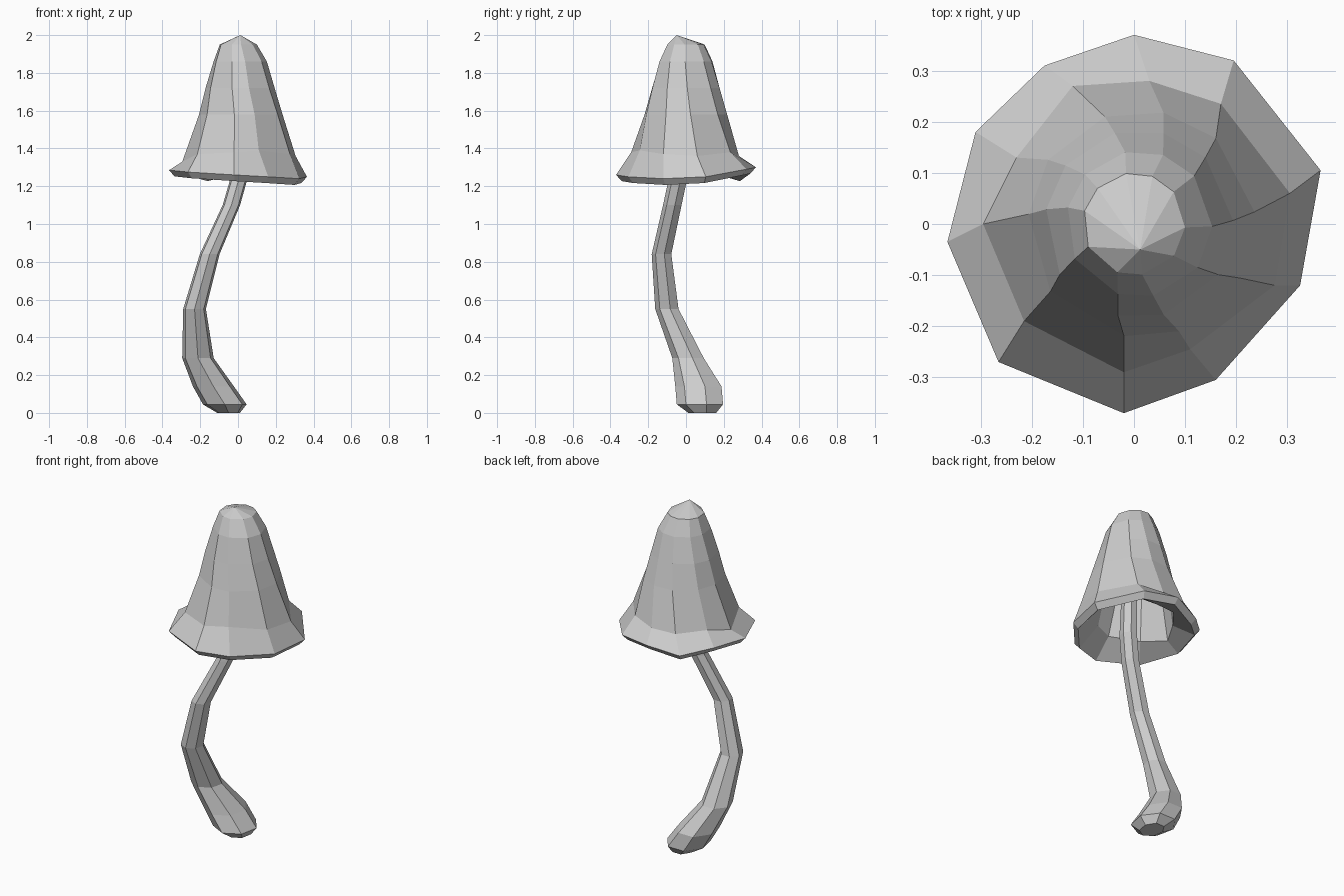
import bpy, bmesh, math
from mathutils import Vector, Matrix

cube = bpy.data.objects.get("Cube")
if cube:
    bpy.data.objects.remove(cube, do_unlink=True)

grey = bpy.data.materials.new("pale grey")
grey.use_nodes = True
colour = (0.61, 0.61, 0.61, 1)
grey.diffuse_color = colour
grey.node_tree.nodes["Principled BSDF"].inputs["Base Color"].default_value = colour


def loft(name, rings, start=None, end=None):
    """Bridge a list of point rings, closing each end with a tip or a flat face."""
    bm = bmesh.new()
    loops = [[bm.verts.new(p) for p in ring] for ring in rings]
    n = len(loops[0])
    for a, b in zip(loops, loops[1:]):
        for i in range(n):
            j = (i + 1) % n
            bm.faces.new((a[i], a[j], b[j], b[i]))
    for loop, tip in ((loops[0], start), (loops[-1], end)):
        if tip:
            v = bm.verts.new(tip)
            for i in range(n):
                bm.faces.new((loop[i], loop[(i + 1) % n], v))
        else:
            bm.faces.new(loop)
    bmesh.ops.recalc_face_normals(bm, faces=bm.faces)
    mesh = bpy.data.meshes.new(name)
    bm.to_mesh(mesh)
    bm.free()
    mesh.materials.append(grey)
    obj = bpy.data.objects.new(name, mesh)
    bpy.context.collection.objects.link(obj)
    return obj


# Cap: irregular rim and flared skirt, then rings that twist toward the top
rim = [Vector(p) for p in (
    (0, .37, 1.30), (.195, .32, 1.29), (.365, .105, 1.25), (.325, -.12, 1.24),
    (.16, -.305, 1.25), (-.02, -.37, 1.26), (-.265, -.27, 1.275),
    (-.365, -.035, 1.285), (-.31, .18, 1.295), (-.175, .31, 1.26))]
skirt = [Vector(p) for p in (
    (.03, .28, 1.36), (.17, .235, 1.38), (.305, .06, 1.36), (.275, -.12, 1.37),
    (.11, -.245, 1.39), (-.02, -.29, 1.38), (-.215, -.19, 1.37),
    (-.295, 0, 1.33), (-.23, .13, 1.36), (-.12, .27, 1.36))]


def scaled(ring, factor, dz):
    return [Vector((p.x * factor, p.y * factor, p.z + dz)) for p in ring]


def twisted(z, radius, turn, cx=0.0):
    spin = Matrix.Rotation(math.radians(turn), 3, "Z")
    ring = []
    for p in skirt:
        d = spin @ Vector((p.x, p.y, 0)).normalized()
        ring.append(d * radius + Vector((cx, 0, z)))
    return ring


cap_rings = [
    twisted(1.8, .09, -10),             # hollow inside
    twisted(1.57, .175, -5),
    scaled(skirt, .8, -.05),
    scaled(rim, .92, -.033),            # lip
    rim,
    skirt,                              # outer bell
    twisted(1.58, .222, -5, .015),
    twisted(1.72, .184, -9, .01),
    twisted(1.86, .143, -13, .01),
    twisted(1.95, .1, -15),
]
loft("mushroom_cap", cap_rings, start=(0, 0, 1.86), end=(.012, -.05, 2.0))

# Stem: bent faceted stalk widening into a foot (x, y, z, x radius, y radius)
stalk = (
    (-.05, .09, 0, .06, .075),
    (-.07, .08, .045, .115, .125),
    (-.13, .072, .14, .108, .125),
    (-.212, .015, .29, .083, .085),
    (-.23, -.098, .55, .06, .063),
    (-.15, -.127, .84, .052, .053),
    (-.035, -.07, 1.1, .046, .05),
    (.005, -.04, 1.24, .045, .05),
    (.03, 0, 1.55, .04, .04),
)
sides = 7
stem_rings = []
for x, y, z, rx, ry in stalk:
    angles = [math.tau * (i + .25) / sides for i in range(sides)]
    stem_rings.append([(x + rx * math.cos(a) * 1.03, y + ry * math.sin(a) * 1.03, z)
                       for a in angles])
loft("mushroom_stem", stem_rings)
